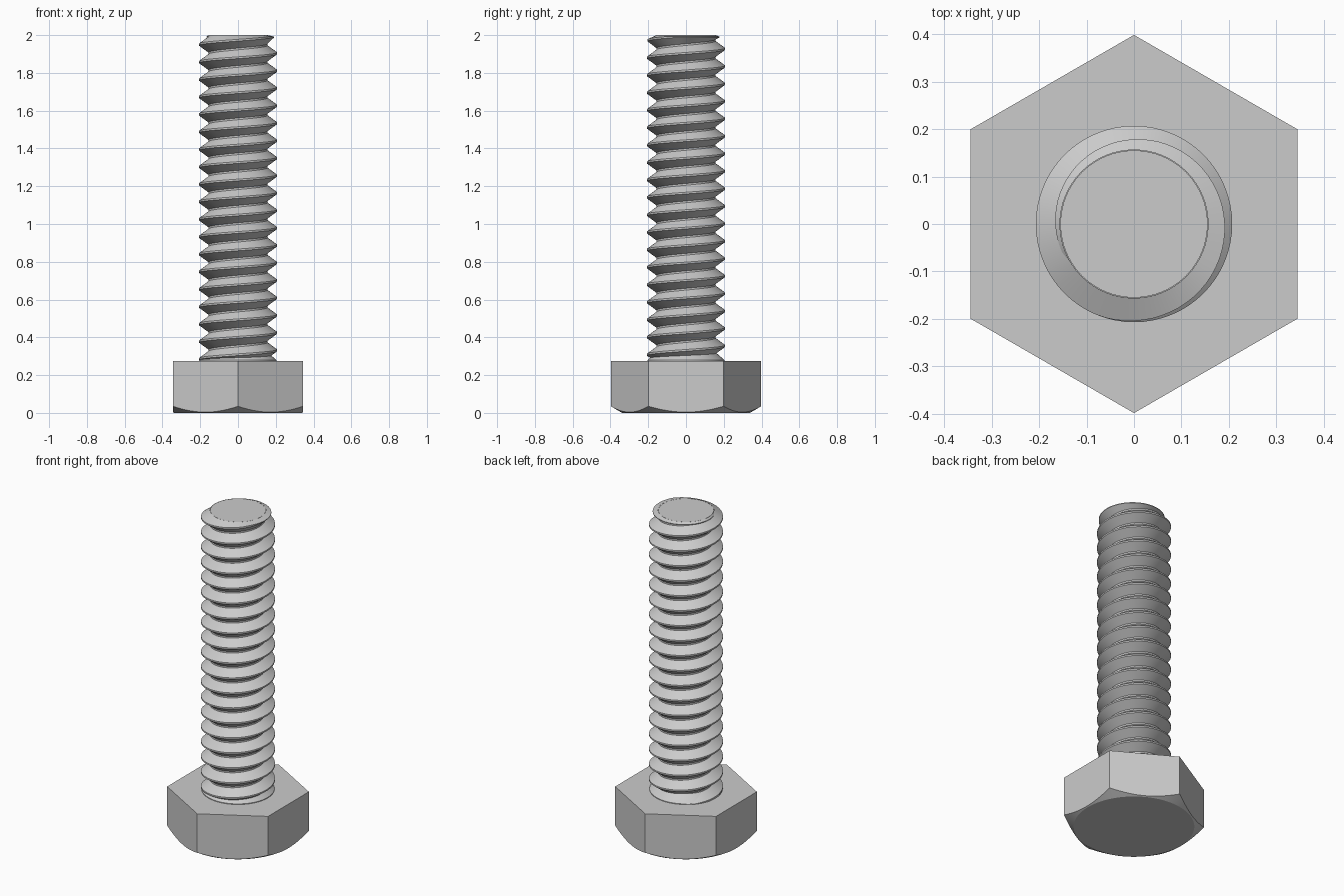
import bpy
import bmesh
from math import sin, cos, pi, radians

HEAD_TOP = 0.276
TOP = 2.0
MAJOR, MINOR = 0.207, 0.156
PITCH = 0.0925
SEG = 64

cube = bpy.data.objects.get("Cube")
if cube:
    bpy.data.objects.remove(cube, do_unlink=True)

steel = bpy.data.materials.new("grey_steel")
steel.use_nodes = True
grey = (0.6, 0.6, 0.6, 1)
steel.diffuse_color = grey
steel.node_tree.nodes["Principled BSDF"].inputs["Base Color"].default_value = grey


def finish(bm, name, recalc=True):
    """Turn a bmesh into a named, smooth-by-angle object."""
    bmesh.ops.remove_doubles(bm, verts=bm.verts, dist=1e-5)
    bmesh.ops.dissolve_degenerate(bm, edges=bm.edges, dist=1e-5)
    if recalc:
        bmesh.ops.recalc_face_normals(bm, faces=bm.faces)
    mesh = bpy.data.meshes.new(name)
    bm.to_mesh(mesh)
    bm.free()
    mesh.materials.append(steel)
    obj = bpy.data.objects.new(name, mesh)
    bpy.context.collection.objects.link(obj)
    bpy.ops.object.select_all(action='DESELECT')
    obj.select_set(True)
    bpy.context.view_layer.objects.active = obj
    bpy.ops.object.shade_smooth_by_angle(angle=radians(30))
    return obj


def ring(bm, points):
    return [bm.verts.new(p) for p in points]


def bridge(bm, a, b):
    for i in range(len(a)):
        j = (i + 1) % len(a)
        bm.faces.new((a[i], a[j], b[j], b[i]))


def lathe(name, profile):
    """Revolve (radius, z) pairs and cap both ends."""
    bm = bmesh.new()
    rings = [ring(bm, [(r * cos(2 * pi * i / SEG), r * sin(2 * pi * i / SEG), z)
                       for i in range(SEG)]) for r, z in profile]
    for a, b in zip(rings, rings[1:]):
        bridge(bm, a, b)
    bm.faces.new(rings[0][::-1])
    bm.faces.new(rings[-1])
    return finish(bm, name)


# Hexagonal head: conical chamfer on the underside trims the corners
def hex_head():
    flat, bottom_r, n = 0.345, 0.338, 96
    angles = [2 * pi * i / n for i in range(n)]
    radii = [flat / cos((a + pi / 6) % (pi / 3) - pi / 6) for a in angles]
    bm = bmesh.new()
    base = ring(bm, [(bottom_r * cos(a), bottom_r * sin(a), 0) for a in angles])
    low = ring(bm, [(r * cos(a), r * sin(a), (r - bottom_r) * 0.58)
                    for a, r in zip(angles, radii)])
    high = ring(bm, [(r * cos(a), r * sin(a), HEAD_TOP) for a, r in zip(angles, radii)])
    bridge(bm, base, low)
    bridge(bm, low, high)
    bm.faces.new(base[::-1])
    bm.faces.new(high)
    finish(bm, "hex_head")


# Right-handed helical thread, fading into the core over its last turn
def thread():
    bm = bmesh.new()
    previous = None
    for k in range(round(-19.5 * SEG), round(0.75 * SEG) + 1):
        u = k / SEG
        a = 2 * pi * u
        z = 1.973 + PITCH * (u + 0.25)
        fade = min(max(u + 0.306, 0), 1)
        crest = MAJOR + (MINOR - MAJOR) * fade
        section = []
        for r, offset, limit in ((MINOR, -0.45, TOP), (crest, -0.05, TOP - 0.012),
                                 (crest, 0.05, TOP - 0.008), (MINOR, 0.45, TOP),
                                 (MINOR, 0.55, TOP)):
            h = min(max(z + offset * PITCH, HEAD_TOP - 0.005), limit)
            section.append(bm.verts.new((r * cos(a), r * sin(a), h)))
        if previous:
            for i in range(4):
                bm.faces.new((previous[i], section[i], section[i + 1], previous[i + 1]))
        previous = section
    finish(bm, "thread", recalc=False)


hex_head()
lathe("shank_core", [(MINOR - 0.001, HEAD_TOP - 0.02), (MINOR - 0.001, TOP)])
lathe("shank_collar", [(MAJOR - 0.003, HEAD_TOP - 0.005), (MAJOR - 0.003, HEAD_TOP + 0.004),
                       (MINOR, HEAD_TOP + 0.045)])
thread()
